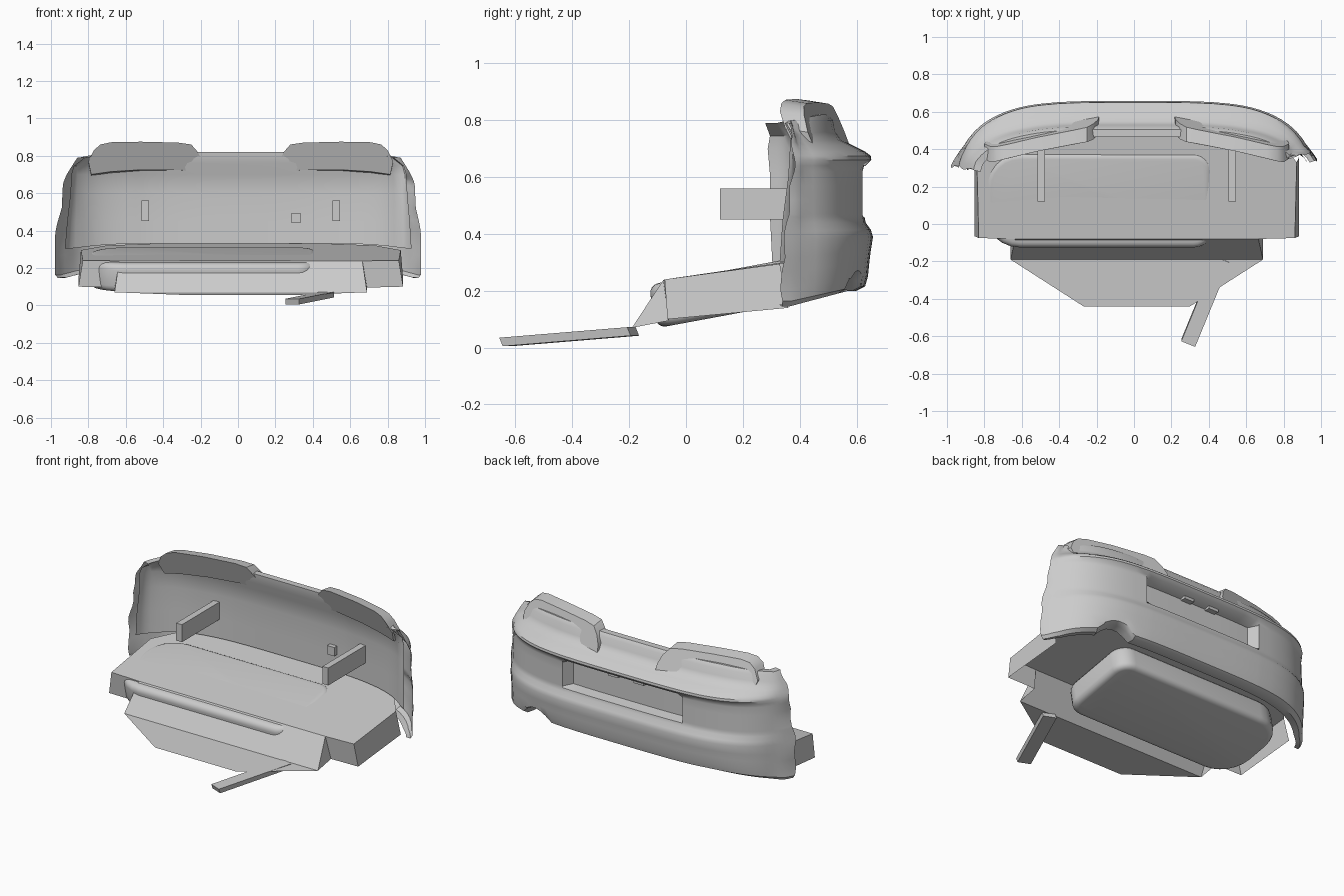
import bpy, bmesh, math
from mathutils import Vector, Matrix

if "Cube" in bpy.data.objects:
    bpy.data.objects.remove(bpy.data.objects["Cube"])

CX = 0.015  # symmetry plane


def shade(ob, angle):
    bpy.ops.object.select_all(action='DESELECT')
    ob.select_set(True)
    bpy.context.view_layer.objects.active = ob
    bpy.ops.object.shade_smooth_by_angle(angle=math.radians(angle))


def make(name, verts, faces, smooth=None):
    me = bpy.data.meshes.new(name)
    me.from_pydata([tuple(v) for v in verts], [], faces)
    bm = bmesh.new()
    bm.from_mesh(me)
    bmesh.ops.recalc_face_normals(bm, faces=bm.faces)
    bm.to_mesh(me)
    bm.free()
    ob = bpy.data.objects.new(name, me)
    bpy.context.collection.objects.link(ob)
    if smooth:
        shade(ob, smooth)
    return ob


BOX_FACES = [(0, 1, 3, 2), (4, 6, 7, 5), (0, 4, 5, 1), (2, 3, 7, 6), (0, 2, 6, 4), (1, 5, 7, 3)]


def box(name, lo, hi):
    v = [(x, y, z) for x in (lo[0], hi[0]) for y in (lo[1], hi[1]) for z in (lo[2], hi[2])]
    return make(name, v, BOX_FACES)


# --- Bumper skin: a cross-section swept round a superellipse plan ---
# (inward offset, height): under-lip, outer face, shoulder, top, inner wall
profile = [(.10, .205), (.05, .20), (.02, .215), (.01, .25), (.005, .30), (0, .34),
           (-.008, .39), (.0, .415), (.018, .44), (.022, .46), (.022, .47), (.022, .52), (.022, .57),
           (.022, .62), (.018, .64), (-.002, .66), (0, .675), (.02, .69), (.06, .71),
           (.10, .73), (.12, .76), (.128, .80), (.145, .82), (.185, .82),
           (.18, .76), (.15, .70), (.14, .60), (.14, .45), (.14, .33)]
OUTER = 24  # profile points before the inner wall


def plan_y(x):
    return .25 + .4 * math.sqrt(max(0, 1 - (abs(x) / .97) ** 4))


def half_plan(last):
    pts = [(x, plan_y(x)) for x in (0, .1, .2, .3, .39, .42, .5, .54, .58, .62, .66, .70, .74, .78, .82, .86)]
    y = .46
    while y >= last - .001:
        pts.append((.97 * (1 - ((y - .25) / .4) ** 2) ** .25, y))
        y -= .03
    return pts


right, left = half_plan(.34), half_plan(.31)
path = [(-x, y) for x, y in reversed(left)][:-1] + right
verts, faces = [], []
n, m = len(path), len(profile)
for i, (x, y) in enumerate(path):
    a, b = path[max(i - 1, 0)], path[min(i + 1, n - 1)]
    t = Vector((b[0] - a[0], b[1] - a[1])).normalized()
    inward = Vector((t.y, -t.x))
    s = min(1, max(0, (.62 - y) / .25))              # 0 at the rear, 1 at the ends
    e = max(0, (.43 - y) / .12)
    for k, (d, z) in enumerate(profile):
        if k < OUTER:
            end = .01 + .05 * max(0, z - .42) + .5 * max(0, z - .65) ** 1.1
            if z < .215:
                end = d * .5
            if k == OUTER - 1:
                end += .04
            d = d * (1 - s) + end * s
            if abs(x) < .40 and .465 < z < .63:      # number plate recess
                d += .065
        else:
            d *= 1 - .55 * s
        px, py = x + inward.x * d, y + inward.y * d
        pz = z - .055 * s * max(0, (.45 - z) / .25) - .03 * s * max(0, (z - .7) / .12)
        if z < .3:                                   # tailpipe arch
            r = 1 - ((x - .62) / .11) ** 2
            if r > 0:
                pz = max(pz, .17 + .09 * math.sqrt(r) + .004 * k)
        if e:                                        # flared, ragged ends
            px += math.copysign(.03 * e * min(1, max(0, (.52 - z) / .12)), x)
            py += e * .008 * math.sin(z * 42)
            if x > 0:
                py += .07 * e * min(1, max(0, (z - .3) / .4))
        verts.append((px + CX / 2, py, pz))
for i in range(n - 1):
    for k in range(m - 1):
        q = i * m + k
        faces.append((q, q + m, q + m + 1, q + 1))
make("bumper_skin", verts, faces, 35)

# --- Tail lamp housings: rounded outline extruded along y, leaning forward ---
outline = [(.815, .70), (.83, .77), (.80, .83), (.765, .86), (.71, .872), (.55, .875), (.35, .87),
           (.28, .86), (.245, .82), (.222, .77), (.215, .71), (.35, .725), (.55, .725), (.71, .715)]
for side, label in ((1, "right"), (-1, "left")):
    front, back = [], []
    for x, z in outline:
        u = (x - .24) / .6
        y = .445 - .09 * u - .04 * u * u
        front.append((CX + side * (x - CX), y + .05 * max(0, (.84 - z) / .11), z))
        back.append((CX + side * (x - CX), y + .075 + .05 * max(0, (.87 - z) / .14), z - .012))
    c = len(outline)
    f = [tuple(range(c)), tuple(range(2 * c - 1, c - 1, -1))]
    f += [(i, (i + 1) % c, (i + 1) % c + c, i + c) for i in range(c)]
    make(f"tail_lamp_{label}", front + back, f, 30)

# --- Boot floor: open-bottomed pan with skirts, sloped nose and front plate ---
half = [(.845, -.075, .24), (.65, -.08, .238), (.675, -.19, .07), (.675, -.06, .095),
        (.868, -.065, .10), (.868, .36, .14), (.855, .33, .295), (.72, .50, .32),
        (.42, .555, .332), (.285, -.44, .055)]
fv = [(CX + x, y, z) for x, y, z in half] + [(CX - x, y, z) for x, y, z in half]
h = len(half)
ff = [(0, 6, 7, 8, 8 + h, 7 + h, 6 + h, h, 1 + h, 1),   # floor
      (1, 2, 2 + h, 1 + h),                             # nose slope
      (2, 9, 9 + h, 2 + h)]                             # front plate
for o in (0, h):
    ff += [(o + 0, o + 4, o + 5, o + 6), (o + 0, o + 1, o + 3, o + 4), (o + 1, o + 2, o + 3)]
make("boot_floor", fv, ff)

# --- Silencer tub hanging below the floor, poking slightly through it ---
bm = bmesh.new()
bmesh.ops.create_cube(bm, size=1)
bmesh.ops.scale(bm, vec=(1.22, .52, .155), verts=bm.verts)
for sign, radius in ((-1, .19), (1, .10)):
    upright = [e for e in bm.edges if abs(e.verts[0].co.z - e.verts[1].co.z) > .1
               and abs(e.verts[0].co.x - sign * .61) < .001
               and abs(abs(e.verts[0].co.y) - .26) < .001]
    bmesh.ops.bevel(bm, geom=upright, offset=radius, segments=6, profile=.5, affect='EDGES')
rims = [e for e in bm.edges if abs(e.verts[0].co.z - e.verts[1].co.z) < .001]
bmesh.ops.bevel(bm, geom=rims, offset=.035, segments=4, profile=.5, affect='EDGES')
bmesh.ops.transform(bm, verts=bm.verts, matrix=Matrix.Translation((-.19, .138, .192))
                    @ Matrix.Rotation(math.radians(10.5), 4, 'X'))
me = bpy.data.meshes.new("silencer_tub")
bm.to_mesh(me)
bm.free()
tub = bpy.data.objects.new("silencer_tub", me)
bpy.context.collection.objects.link(tub)
shade(tub, 40)

# --- Mounting brackets, inner patch, plate lights ---
for side, label in ((1, "right"), (-1, "left")):
    x = CX + side * .51
    box(f"bracket_{label}", (x - .02, .12, .45), (x + .02, .51, .56))
    x = side * .09
    box(f"plate_light_{label}", (x - .035, .565, .61), (x + .035, .60, .628))
box("inner_patch", (.285, .48, .44), (.335, .51, .495))

# --- Loose strut under the front plate ---
a, b = Vector((.29, -.63, .005)), Vector((.475, -.18, .042))
w = Vector((.037, -.015, 0))
up = Vector((0, -.012, .03))
make("strut", [p + sgn * w + k * up for p in (a, b) for sgn in (-1, 1) for k in (0, 1)], BOX_FACES)
